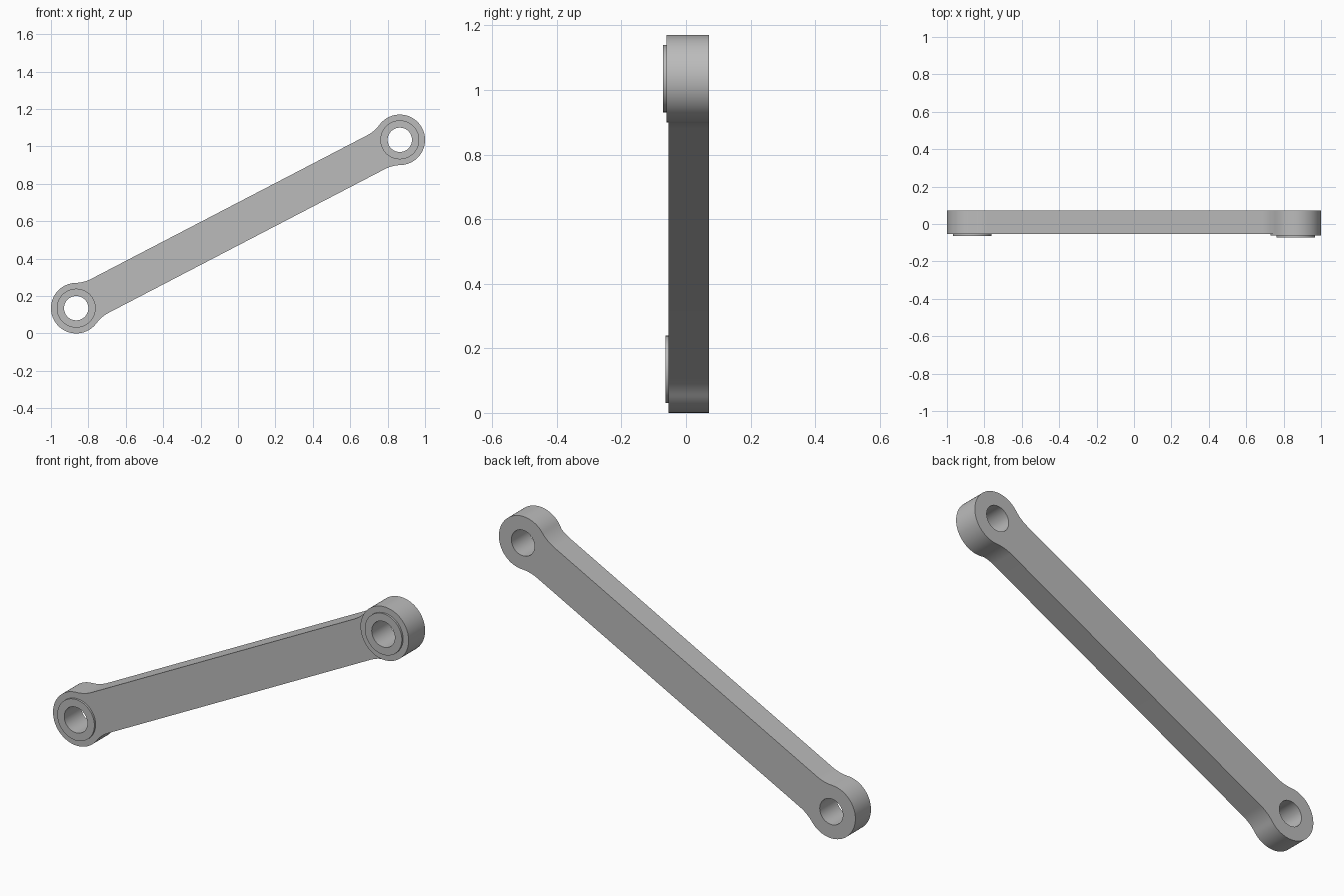
import bpy, bmesh
from math import sin, cos, pi, atan2, sqrt, hypot, radians
from mathutils import Matrix, Vector

if "Cube" in bpy.data.objects:
    bpy.data.objects.remove(bpy.data.objects["Cube"])

grey = bpy.data.materials.new("satin_grey")
grey.use_nodes = True
colour = (0.5, 0.5, 0.5, 1)
grey.diffuse_color = colour
grey.node_tree.nodes["Principled BSDF"].inputs["Base Color"].default_value = colour

LOW, HIGH = Vector((-0.865, 0.135)), Vector((0.865, 1.035))   # eye centres (x, z)
EYE_R, COLLAR_R, BORE_R = 0.135, 0.104, 0.065
HALF_WIDTH, FILLET_R = 0.102, 0.2
BACK, BAR_FRONT, BOSS_FRONT = 0.071, -0.054, -0.061


def arc(centre, radius, start, end, n):
    return [Vector((centre[0] + radius * cos(start + (end - start) * i / n),
                    centre[1] + radius * sin(start + (end - start) * i / n)))
            for i in range(n + 1)]


def circle(centre, radius):
    return arc(centre, radius, 0, 2 * pi, 96)[:-1]


def plate(name, loops, front, back):
    """Fill flat loops (inner loops become holes) and extrude from front to back."""
    curve = bpy.data.curves.new(name, 'CURVE')
    curve.dimensions = '2D'
    curve.fill_mode = 'BOTH'
    curve.extrude = (back - front) / 2
    for loop in loops:
        spline = curve.splines.new('POLY')
        spline.points.add(len(loop) - 1)
        for point, p in zip(spline.points, loop):
            point.co = (p.x, p.y, 0, 1)
        spline.use_cyclic_u = True
    helper = bpy.data.objects.new(name + "_profile", curve)
    bpy.context.collection.objects.link(helper)
    bpy.context.view_layer.update()
    mesh = bpy.data.meshes.new_from_object(
        helper.evaluated_get(bpy.context.evaluated_depsgraph_get()))
    bpy.data.objects.remove(helper)

    # Weld the caps to the walls and stand the plate upright
    bm = bmesh.new()
    bm.from_mesh(mesh)
    bmesh.ops.remove_doubles(bm, verts=bm.verts, dist=1e-5)
    bm.transform(Matrix.Translation((0, (front + back) / 2, 0))
                 @ Matrix.Rotation(pi / 2, 4, 'X'))
    bmesh.ops.recalc_face_normals(bm, faces=bm.faces)
    bm.to_mesh(mesh)
    bm.free()
    mesh.materials.clear()
    mesh.materials.append(grey)
    obj = bpy.data.objects.new(name, mesh)
    bpy.context.collection.objects.link(obj)
    bpy.ops.object.select_all(action='DESELECT')
    obj.select_set(True)
    bpy.context.view_layer.objects.active = obj
    bpy.ops.object.shade_smooth_by_angle(angle=radians(30))
    return obj


# Link outline: one quarter (eye arc, then fillet into the straight), mirrored twice
axis = HIGH - LOW
half = axis.length / 2
rise = HALF_WIDTH + FILLET_R
run = sqrt((EYE_R + FILLET_R) ** 2 - rise ** 2)
turn = atan2(rise, run)
quarter = (arc((half, 0), EYE_R, 0, pi - turn, 32)
           + arc((half - run, rise), FILLET_R, -turn, -pi / 2, 10)[1:])
upper = quarter + [Vector((-p.x, p.y)) for p in reversed(quarter)]
outline = upper + [Vector((p.x, -p.y)) for p in reversed(upper[1:-1])]
u = axis.normalized()
mid = (LOW + HIGH) / 2
outline = [mid + u * p.x + Vector((-u.y, u.x)) * p.y for p in outline]

# Arm with both bores
plate("link_arm", [outline, circle(LOW, BORE_R), circle(HIGH, BORE_R)], BAR_FRONT, BACK)

# Raised boss on the upper eye, and a collar on each eye
plate("upper_boss", [circle(HIGH, EYE_R), circle(HIGH, BORE_R)], BOSS_FRONT, BAR_FRONT)
plate("upper_collar", [circle(HIGH, COLLAR_R), circle(HIGH, BORE_R)], -0.071, BOSS_FRONT)
plate("lower_collar", [circle(LOW, COLLAR_R), circle(LOW, BORE_R)], -0.064, BAR_FRONT)
